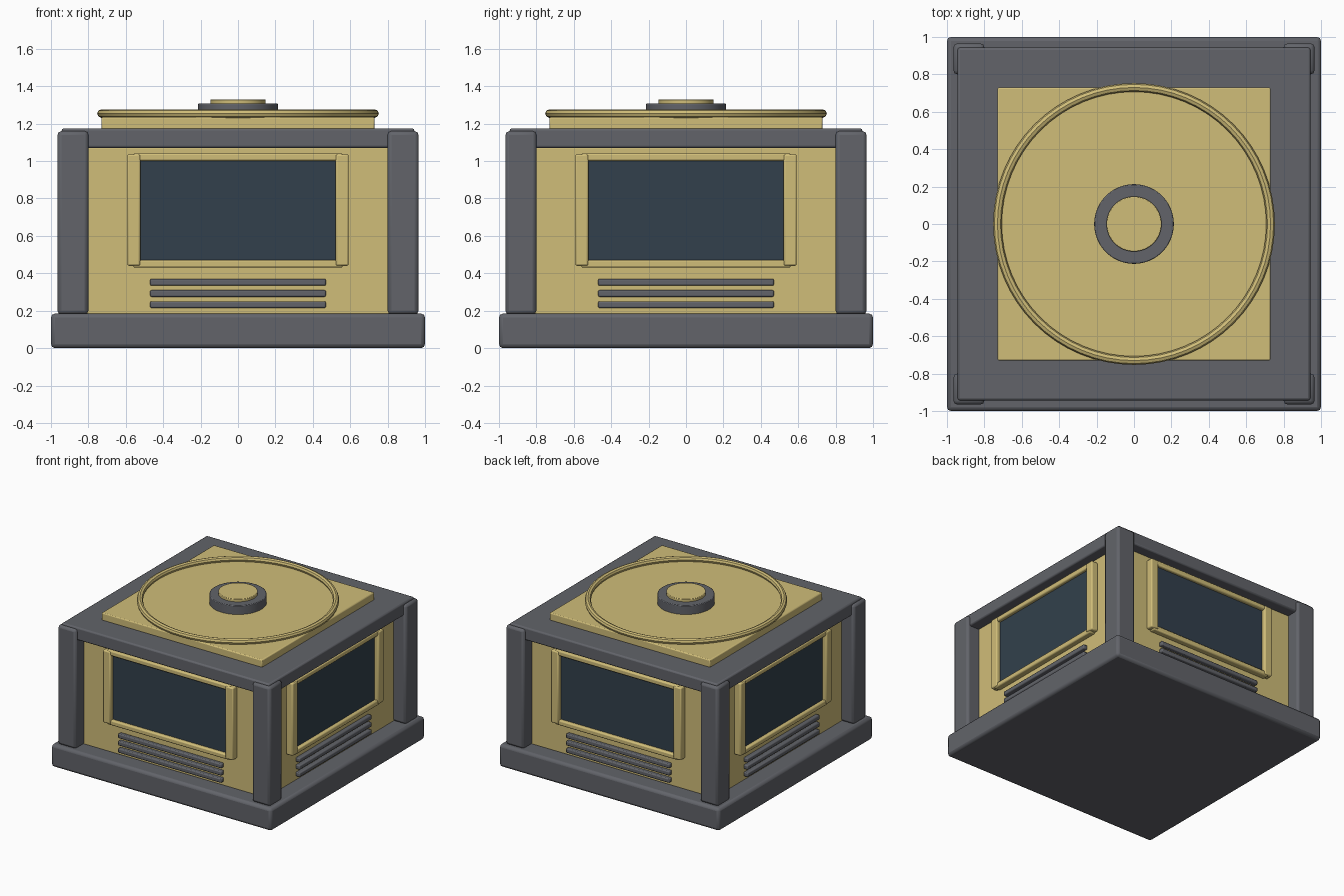
import bpy, math
from mathutils import Matrix

if "Cube" in bpy.data.objects:
    bpy.data.objects.remove(bpy.data.objects["Cube"])


def material(name, rgb):
    m = bpy.data.materials.new(name)
    m.diffuse_color = (*rgb, 1)
    m.use_nodes = True
    m.node_tree.nodes["Principled BSDF"].inputs["Base Color"].default_value = m.diffuse_color
    return m


BRASS = material("brass", (0.63, 0.51, 0.19))
GREY = material("dark_grey", (0.122, 0.127, 0.144))
GLASS = material("smoked_glass", (0.032, 0.051, 0.072))


def finish(ob, name, mat, bevel):
    ob.name = name
    ob.data.materials.append(mat)
    if bevel:
        mod = ob.modifiers.new("rounded_edges", "BEVEL")
        mod.width = bevel
        mod.segments = 2
        mod.limit_method = "ANGLE"
    bpy.ops.object.shade_smooth_by_angle(angle=math.radians(35))
    return ob


def box(name, lo, hi, mat, bevel=0.0, turn=0):
    """Box between two corners, turned about z by quarter turns."""
    bpy.ops.mesh.primitive_cube_add(size=1)
    ob = bpy.context.object
    size = [b - a for a, b in zip(lo, hi)]
    mid = [(a + b) / 2 for a, b in zip(lo, hi)]
    ob.data.transform(Matrix.Rotation(turn * math.pi / 2, 4, "Z")
                      @ Matrix.Translation(mid) @ Matrix.Diagonal((*size, 1)))
    return finish(ob, name, mat, bevel)


def disc(name, radius, z0, z1, mat, bevel):
    bpy.ops.mesh.primitive_cylinder_add(vertices=64, radius=radius, depth=z1 - z0,
                                        location=(0, 0, (z0 + z1) / 2))
    return finish(bpy.context.object, name, mat, bevel)


# Housing
box("base", (-1, -1, 0), (1, 1, 0.185), GREY, 0.022)
box("body", (-0.855, -0.855, 0.18), (0.855, 0.855, 1.075), BRASS, 0.008)
box("cap", (-0.943, -0.943, 1.07), (0.943, 0.943, 1.175), GREY, 0.012)

# Four identical sides, each with one corner post
for i, side in enumerate(("front", "right", "back", "left")):
    box(side + "_corner_post", (-0.965, -0.965, 0.18), (-0.80, -0.80, 1.16), GREY, 0.02, i)
    box(side + "_window", (-0.525, -0.878, 0.465), (0.525, -0.85, 1.005), GLASS, 0.005, i)
    # Window frame bars
    for tag, z0, z1 in (("top", 1.0, 1.042), ("bottom", 0.43, 0.472)):
        box(f"{side}_frame_{tag}", (-0.56, -0.905, z0), (0.56, -0.85, z1), BRASS, 0.01, i)
    for tag, x0 in (("left", -0.592), ("right", 0.522)):
        box(f"{side}_frame_{tag}", (x0, -0.912, 0.44), (x0 + 0.07, -0.85, 1.036), BRASS, 0.01, i)
    # Vent slats
    for k in range(3):
        z = 0.232 + 0.06 * k
        box(f"{side}_vent_slat_{k + 1}", (-0.47, -0.89, z - 0.018), (0.47, -0.85, z + 0.018),
            GREY, 0.008, i)

# Top plate, ring and hub
box("top_plate", (-0.73, -0.73, 1.17), (0.73, 0.73, 1.235), BRASS, 0.008)
bpy.ops.mesh.primitive_torus_add(major_radius=0.73, minor_radius=0.023, major_segments=64,
                                 minor_segments=8, location=(0, 0, 1.254))
finish(bpy.context.object, "top_ring", BRASS, 0)
disc("hub", 0.213, 1.23, 1.308, GREY, 0.005)
disc("hub_button", 0.147, 1.30, 1.33, BRASS, 0.004)
